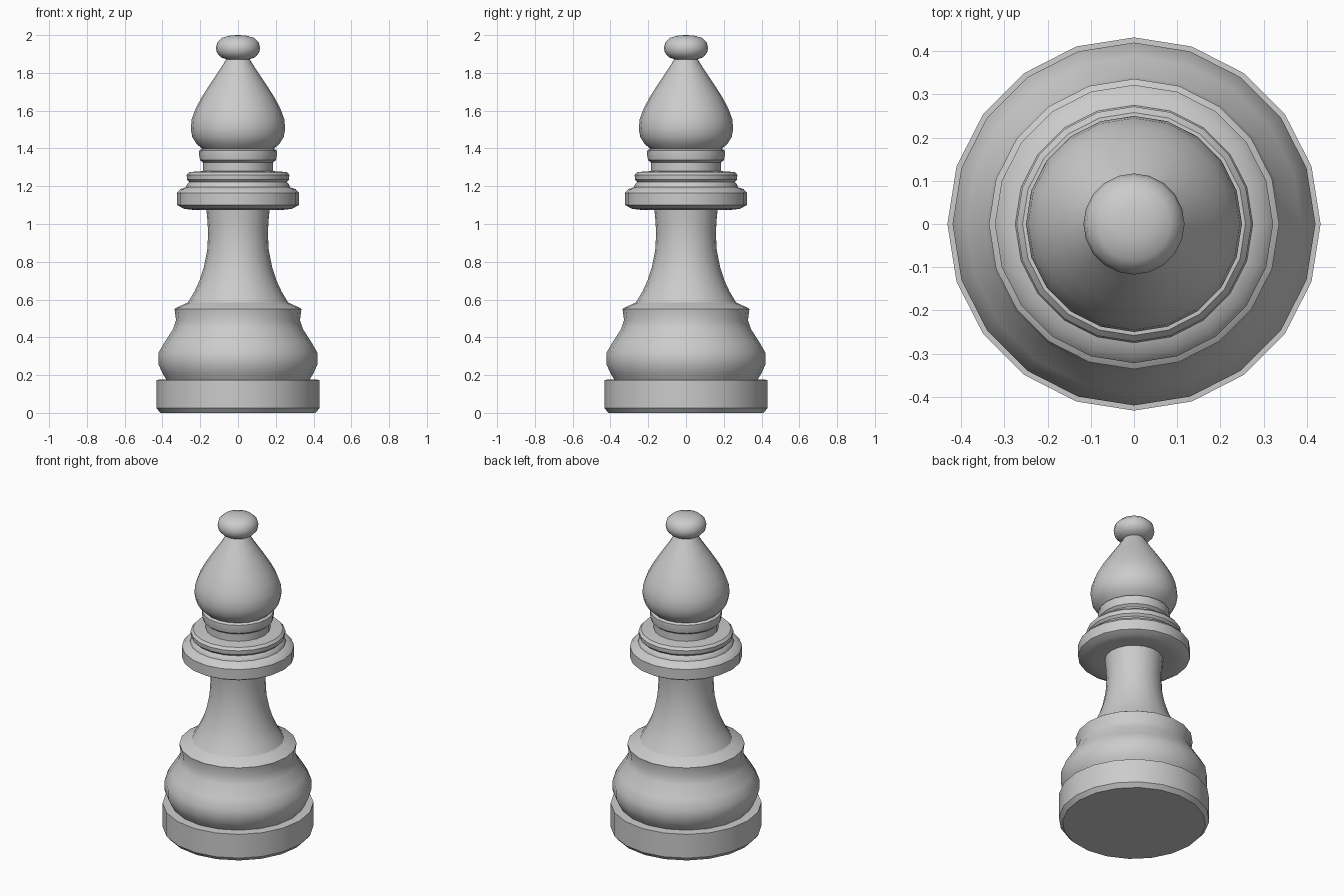
import bpy
import bmesh
import math

SIDES = 20


def lathe(name, profile):
    """Revolve (radius, height) points, bottom to top, around the z axis."""
    bm = bmesh.new()
    rings = []
    for r, z in profile:
        if r == 0:
            rings.append([bm.verts.new((0, 0, z))] * SIDES)
        else:
            rings.append([bm.verts.new((r * math.cos(i * math.tau / SIDES),
                                        r * math.sin(i * math.tau / SIDES), z))
                          for i in range(SIDES)])
    for low, high in zip(rings, rings[1:]):
        for i in range(SIDES):
            j = (i + 1) % SIDES
            corners = list(dict.fromkeys((low[i], low[j], high[j], high[i])))
            bm.faces.new(corners)
    mesh = bpy.data.meshes.new(name)
    bm.to_mesh(mesh)
    bm.free()
    obj = bpy.data.objects.new(name, mesh)
    bpy.context.collection.objects.link(obj)
    bpy.ops.object.select_all(action='DESELECT')
    obj.select_set(True)
    bpy.context.view_layer.objects.active = obj
    bpy.ops.object.shade_smooth_by_angle(angle=math.radians(35))
    return obj


# Foot disc with small bevels
lathe("foot", [(0, 0), (0.41, 0), (0.432, 0.025), (0.432, 0.175), (0.38, 0.177)])

# Bulging pedestal with a flared rim
lathe("pedestal", [(0.38, 0.177), (0.40, 0.21), (0.42, 0.255), (0.42, 0.32),
                   (0.388, 0.375), (0.343, 0.445), (0.328, 0.49),
                   (0.336, 0.55), (0.325, 0.557), (0.265, 0.585)])

# Waisted stem
lathe("stem", [(0.265, 0.585), (0.232, 0.64), (0.204, 0.70), (0.18, 0.775),
               (0.163, 0.86), (0.158, 0.95), (0.162, 1.02), (0.168, 1.08)])

# Stacked collar rings
lathe("collar", [(0.168, 1.08), (0.24, 1.075), (0.285, 1.08), (0.322, 1.10),
                 (0.322, 1.165), (0.305, 1.185), (0.275, 1.195), (0.27, 1.21),
                 (0.258, 1.222), (0.27, 1.235), (0.272, 1.26), (0.258, 1.275),
                 (0.185, 1.28)])

# Neck with a rounded band
lathe("neck", [(0.185, 1.28), (0.185, 1.325), (0.201, 1.338), (0.206, 1.365),
               (0.205, 1.39), (0.19, 1.398)])

# Teardrop head
lathe("head", [(0.19, 1.398), (0.22, 1.425), (0.242, 1.46), (0.25, 1.505),
               (0.245, 1.555), (0.225, 1.61), (0.19, 1.675), (0.145, 1.745),
               (0.098, 1.815), (0.062, 1.872)])

# Flattened knob on top
lathe("knob", [(0.062, 1.872), (0.09, 1.882), (0.112, 1.907), (0.117, 1.932),
               (0.110, 1.962), (0.084, 1.986), (0.04, 1.998), (0, 2.0)])
